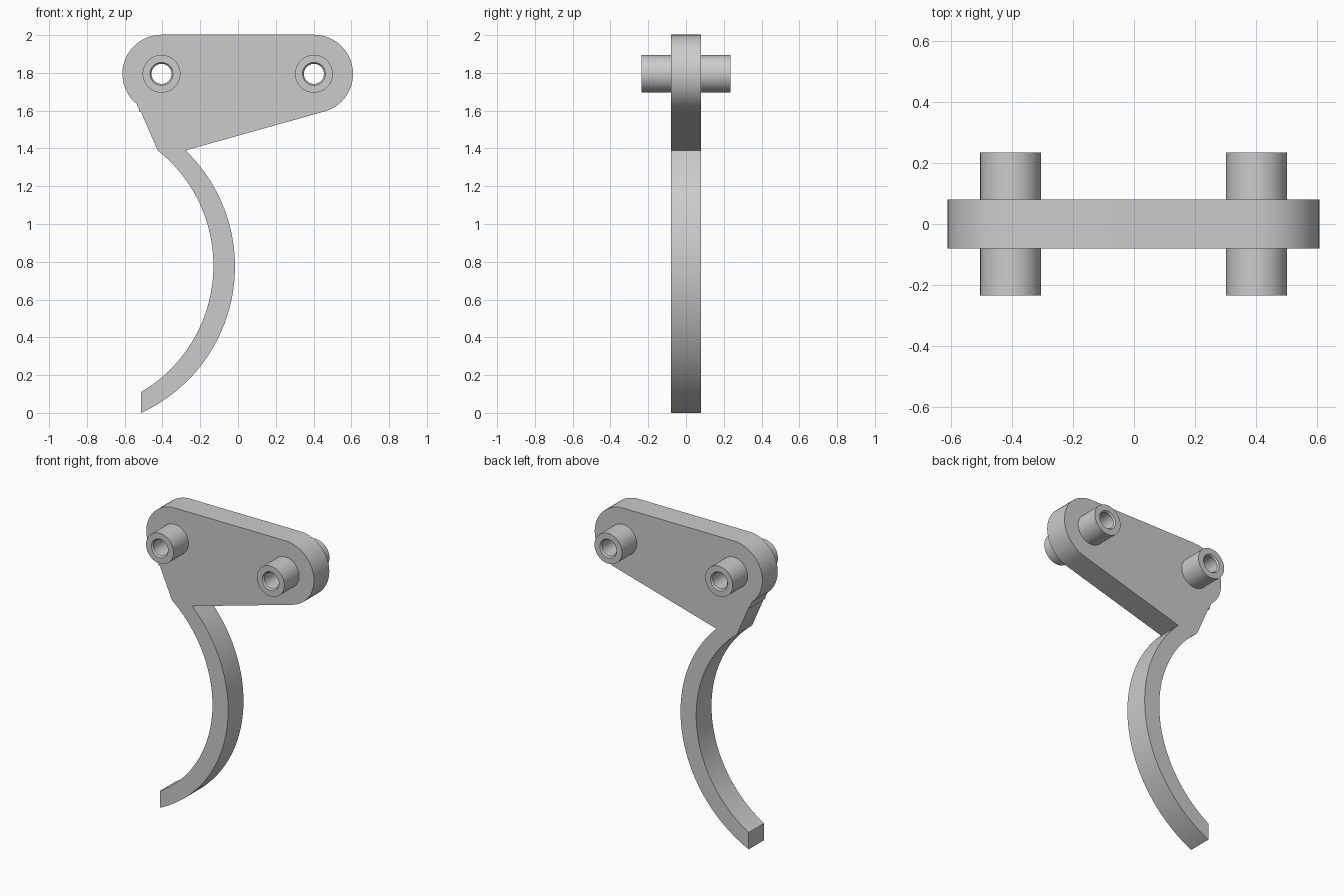
import bpy, bmesh
from math import radians, sin, cos, pi

cube = bpy.data.objects.get("Cube")
if cube:
    bpy.data.objects.remove(cube, do_unlink=True)

metal = bpy.data.materials.new("light grey metal")
metal.use_nodes = True
metal.diffuse_color = (0.6, 0.6, 0.6, 1)
bsdf = next(n for n in metal.node_tree.nodes if n.type == 'BSDF_PRINCIPLED')
bsdf.inputs["Base Color"].default_value = (0.6, 0.6, 0.6, 1)

HALF = 0.08                              # half thickness of the body
PIVOTS = [(-0.405, 1.795), (0.402, 1.795)]


def arc(centre, radius, start, end, steps):
    """Points along a circular arc, angles in degrees."""
    angles = [radians(start + (end - start) * i / steps) for i in range(steps + 1)]
    return [(centre[0] + radius * cos(a), centre[1] + radius * sin(a)) for a in angles]


def select_only(obj):
    bpy.ops.object.select_all(action='DESELECT')
    obj.select_set(True)
    bpy.context.view_layer.objects.active = obj


def finish(obj):
    """Weld, orient normals and shade with crisp edges."""
    bm = bmesh.new()
    bm.from_mesh(obj.data)
    bmesh.ops.remove_doubles(bm, verts=bm.verts, dist=0.0001)
    bmesh.ops.recalc_face_normals(bm, faces=bm.faces)
    bm.to_mesh(obj.data)
    bm.free()
    obj.data.materials.clear()
    obj.data.materials.append(metal)
    select_only(obj)
    bpy.ops.object.shade_smooth_by_angle(angle=radians(30))


def extruded_profile(name, loops):
    """Extrude an outline with holes along y."""
    curve = bpy.data.curves.new(name, 'CURVE')
    curve.dimensions = '2D'
    curve.fill_mode = 'BOTH'
    curve.extrude = HALF
    for loop in loops:
        spline = curve.splines.new('POLY')
        spline.points.add(len(loop) - 1)
        for point, (x, z) in zip(spline.points, loop):
            point.co = (x, z, 0, 1)
        spline.use_cyclic_u = True
    obj = bpy.data.objects.new(name, curve)
    bpy.context.collection.objects.link(obj)
    obj.rotation_euler = (pi / 2, 0, 0)
    select_only(obj)
    bpy.ops.object.convert(target='MESH')
    obj = bpy.context.view_layer.objects.active
    finish(obj)
    return obj


def bushing(name, x, z):
    """Lathe a hollow sleeve with chamfered bore around the y axis."""
    profile = [(0.1, -0.235), (0.1, 0.235), (0.061, 0.235),
               (0.053, 0.225), (0.053, -0.225), (0.061, -0.235)]
    bm = bmesh.new()
    verts = [bm.verts.new((r, y, 0)) for r, y in profile]
    edges = [bm.edges.new((verts[i - 1], verts[i])) for i in range(len(verts))]
    bmesh.ops.spin(bm, geom=verts + edges, cent=(0, 0, 0), axis=(0, 1, 0),
                   angle=2 * pi, steps=48)
    mesh = bpy.data.meshes.new(name)
    bm.to_mesh(mesh)
    bm.free()
    obj = bpy.data.objects.new(name, mesh)
    bpy.context.collection.objects.link(obj)
    obj.location = (x, 0, z)
    finish(obj)


# Body: rounded pivot plate with a curved finger hook below
outline = arc(PIVOTS[1], 0.207, -74.5, 90, 28)
outline += arc(PIVOTS[0], 0.207, 90, 230.6, 24)
outline += [(-0.525, 1.61), (-0.522, 1.592), (-0.513, 1.592)]
outline += arc((-0.907, 0.78), 0.777, 51.7, -59.5, 40)
outline += arc((-0.869, 0.775), 0.853, -65.3, 46.1, 40)
holes = [arc(p, 0.08, 0, 352.5, 47) for p in PIVOTS]
extruded_profile("plate_and_hook", [outline] + holes)

# Pivot sleeves through the plate
for side, (x, z) in zip(("right", "left"), PIVOTS):
    bushing(side + "_pivot_bushing", x, z)
